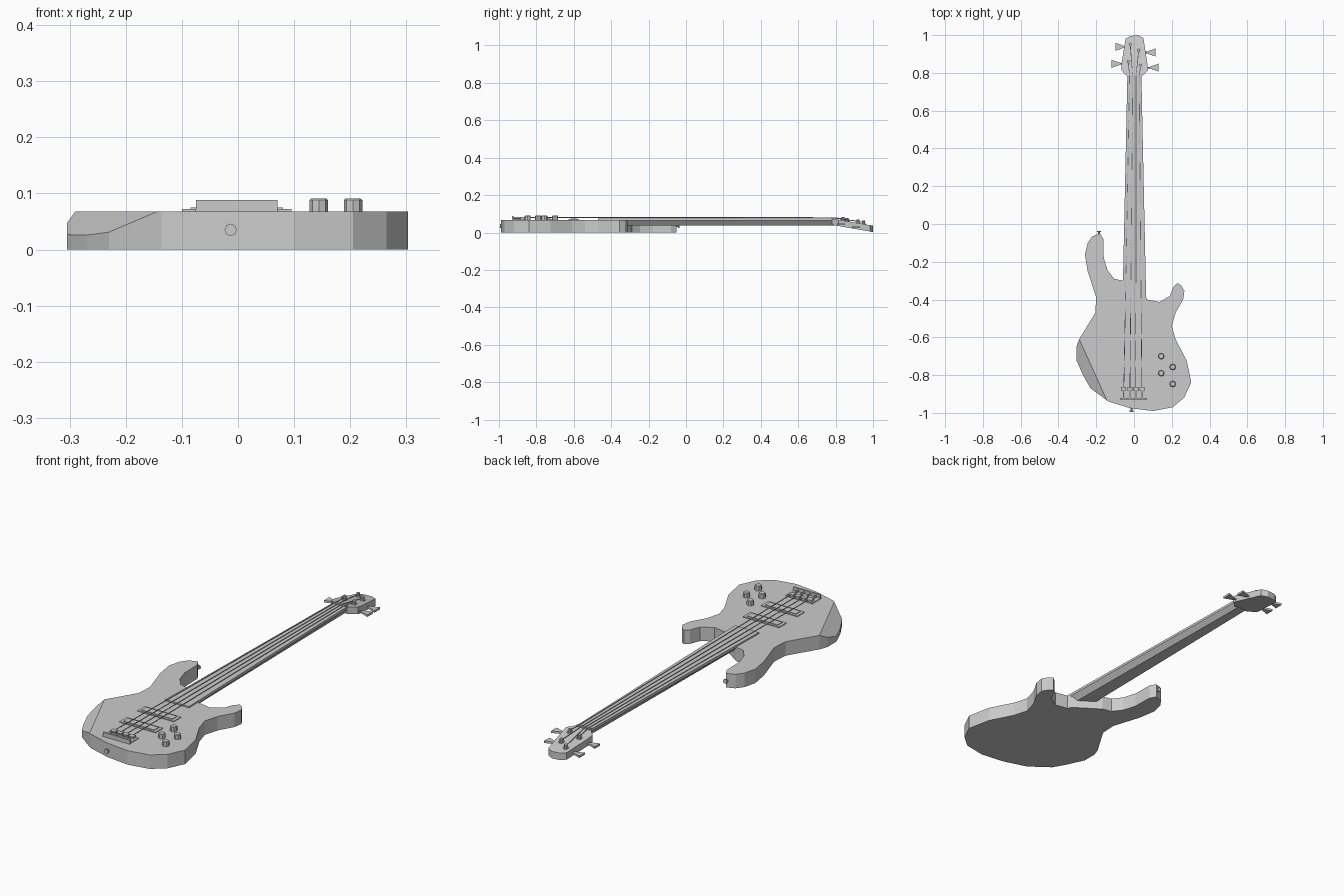
import bpy, bmesh, math
from mathutils import Vector

cube = bpy.data.objects.get("Cube")
if cube:
    bpy.data.objects.remove(cube, do_unlink=True)

grey = bpy.data.materials.new("plain grey")
grey.use_nodes = True
grey.diffuse_color = (0.6, 0.6, 0.6, 1)
grey.node_tree.nodes["Principled BSDF"].inputs["Base Color"].default_value = (0.6, 0.6, 0.6, 1)


def finish(bm, name):
    bmesh.ops.recalc_face_normals(bm, faces=bm.faces)
    mesh = bpy.data.meshes.new(name)
    bm.to_mesh(mesh)
    bm.free()
    mesh.materials.append(grey)
    ob = bpy.data.objects.new(name, mesh)
    bpy.context.collection.objects.link(ob)
    return ob


def slab(outline, low, high):
    """Extrude a flat outline between two heights."""
    bm = bmesh.new()
    face = bm.faces.new([bm.verts.new((x, y, low)) for x, y in outline])
    top = bmesh.ops.extrude_face_region(bm, geom=[face])["geom"]
    verts = [v for v in top if isinstance(v, bmesh.types.BMVert)]
    bmesh.ops.translate(bm, verts=verts, vec=(0, 0, high - low))
    return bm


def box(name, x0, x1, y0, y1, z0, z1):
    return finish(slab([(x0, y0), (x1, y0), (x1, y1), (x0, y1)], z0, z1), name)


def rod(name, start, end, r1, r2=None, sides=8):
    """Straight round bar or cone between two points."""
    start, end = Vector(start), Vector(end)
    axis = end - start
    bm = bmesh.new()
    bmesh.ops.create_cone(bm, cap_ends=True, segments=sides, radius1=r1,
                          radius2=r1 if r2 is None else r2, depth=axis.length)
    bm.transform(axis.to_track_quat("Z", "Y").to_matrix().to_4x4())
    bmesh.ops.translate(bm, verts=bm.verts, vec=(start + end) / 2)
    return finish(bm, name)


# Body with two horns and a sloping forearm cut
TOP = 0.068
outline = [
    (-.18, -.05), (-.22, -.065), (-.245, -.1), (-.26, -.16), (-.245, -.25),
    (-.2, -.39), (-.205, -.47), (-.29, -.61), (-.305, -.65), (-.305, -.72),
    (-.27, -.8), (-.23, -.87), (-.135, -.94), (-.02, -.975), (.1, -.99),
    (.205, -.97), (.265, -.92), (.303, -.84), (.28, -.725), (.22, -.61),
    (.2, -.54), (.22, -.47), (.26, -.4), (.267, -.355), (.25, -.325),
    (.23, -.313), (.21, -.33), (.19, -.38), (.135, -.413), (.07, -.4),
    (.06, -.38), (-.06, -.3), (-.105, -.29), (-.14, -.245), (-.16, -.18),
    (-.162, -.08)]
bm = slab(outline, 0, TOP)
cut = bmesh.ops.bisect_plane(bm, geom=bm.verts[:] + bm.edges[:] + bm.faces[:],
                             plane_co=(-.29, -.61, TOP), dist=1e-5,
                             plane_no=Vector((-.64, -.29, 1)).normalized(),
                             clear_outer=True)
bmesh.ops.holes_fill(bm, edges=[e for e in bm.edges if e.is_boundary], sides=0)
finish(bm, "body")

# Tapered neck: straight fingerboard edge, angled flanks, flat back
bm = bmesh.new()
rings = []
for y, half in ((-.47, .064), (.79, .037)):
    section = [(-1, .075), (-1, .063), (-.6, .038), (.6, .038), (1, .063), (1, .075)]
    rings.append([bm.verts.new((.002 + s * half, y, z)) for s, z in section])
for i in range(6):
    j = (i + 1) % 6
    bm.faces.new((rings[0][i], rings[0][j], rings[1][j], rings[1][i]))
for ring in rings:
    bm.faces.new(ring)
finish(bm, "neck")
box("nut", -.034, .038, .775, .785, .07, .079)


# Headstock leaning back from the nut
def lean(y):
    return -.175 * (y - .785)


bm = slab([(-.035, .78), (-.068, .815), (-.066, .85), (-.045, .98), (-.02, .995),
           (.02, 1), (.05, .985), (.072, .84), (.075, .815), (.04, .78)], .04, .074)
for v in bm.verts:
    v.co.z += lean(v.co.y)
finish(bm, "headstock")

# Tuners: post, collar, shaft and flared key
strings_x = (-.055, -.022, .01, .042)
posts = [(-.03, .86, -.118), (-.02, .95, -.098), (.025, .92, .113), (.035, .84, .13)]
for n, (x, y, tip) in enumerate(posts):
    z = .074 + lean(y)
    rod(f"tuner_collar_{n}", (x, y, z - .004), (x, y, z + .004), .013)
    rod(f"tuner_post_{n}", (x, y, z), (x, y, z + .018), .008)
    key_y, key_z = y - .012, z - .02
    side = math.copysign(1, tip)
    rod(f"tuner_shaft_{n}", (x, key_y, key_z), (tip - side * .035, key_y, key_z), .005, sides=6)
    inner = tip - side * .045
    bm = slab([(inner, key_y - .005), (tip, key_y - .021),
               (tip, key_y + .021), (inner, key_y + .005)], key_z - .005, key_z + .005)
    finish(bm, f"tuner_key_{n}")

# Strings run from the bridge over the nut to the posts
for n, (x, (px, py, tip)) in enumerate(zip(strings_x, posts)):
    nut_x = .002 + (n - 1.5) * .017
    nut = (nut_x, .78, .0795)
    rod(f"string_{n}", (x, -.925, .081), nut, .002, sides=6)
    rod(f"string_end_{n}", nut, (px, py, .084 + lean(py)), .002, sides=6)

# Pickups: thin surround with a narrower raised cover
for n, y in enumerate((-.6, -.74)):
    box(f"pickup_plate_{n}", -.1, .095, y - .028, y + .028, TOP - .01, TOP + .004)
    box(f"pickup_cover_{n}", -.085, .08, y - .018, y + .018, TOP - .01, TOP + .007)

# Bridge: base plate, tail wall, saddles and their screws
box("bridge_plate", -.077, .067, -.93, -.86, TOP - .01, TOP + .004)
box("bridge_wall", -.075, .07, -.93, -.921, TOP, .088)
for n, x in enumerate(strings_x):
    box(f"saddle_{n}", x - .013, x + .013, -.885, -.862, TOP, .082)
    rod(f"saddle_screw_{n}", (x, -.921, .077), (x, -.885, .077), .005, sides=6)

# Control knobs with chamfered tops
for n, (x, y) in enumerate(((.144, -.7), (.205, -.757), (.144, -.79), (.205, -.847))):
    rod(f"knob_{n}", (x, y, TOP), (x, y, .088), .0165)
    rod(f"knob_cap_{n}", (x, y, .088), (x, y, .091), .0165, .013)

# Strap buttons
for name, x, y, z, d in (("tail", -.013, -.97, .035, -1), ("horn", -.185, -.06, .035, 1)):
    rod(f"{name}_strap_stem", (x, y, z), (x, y + d * .02, z), .005)
    rod(f"{name}_strap_button", (x, y + d * .017, z), (x, y + d * .024, z), .011)
